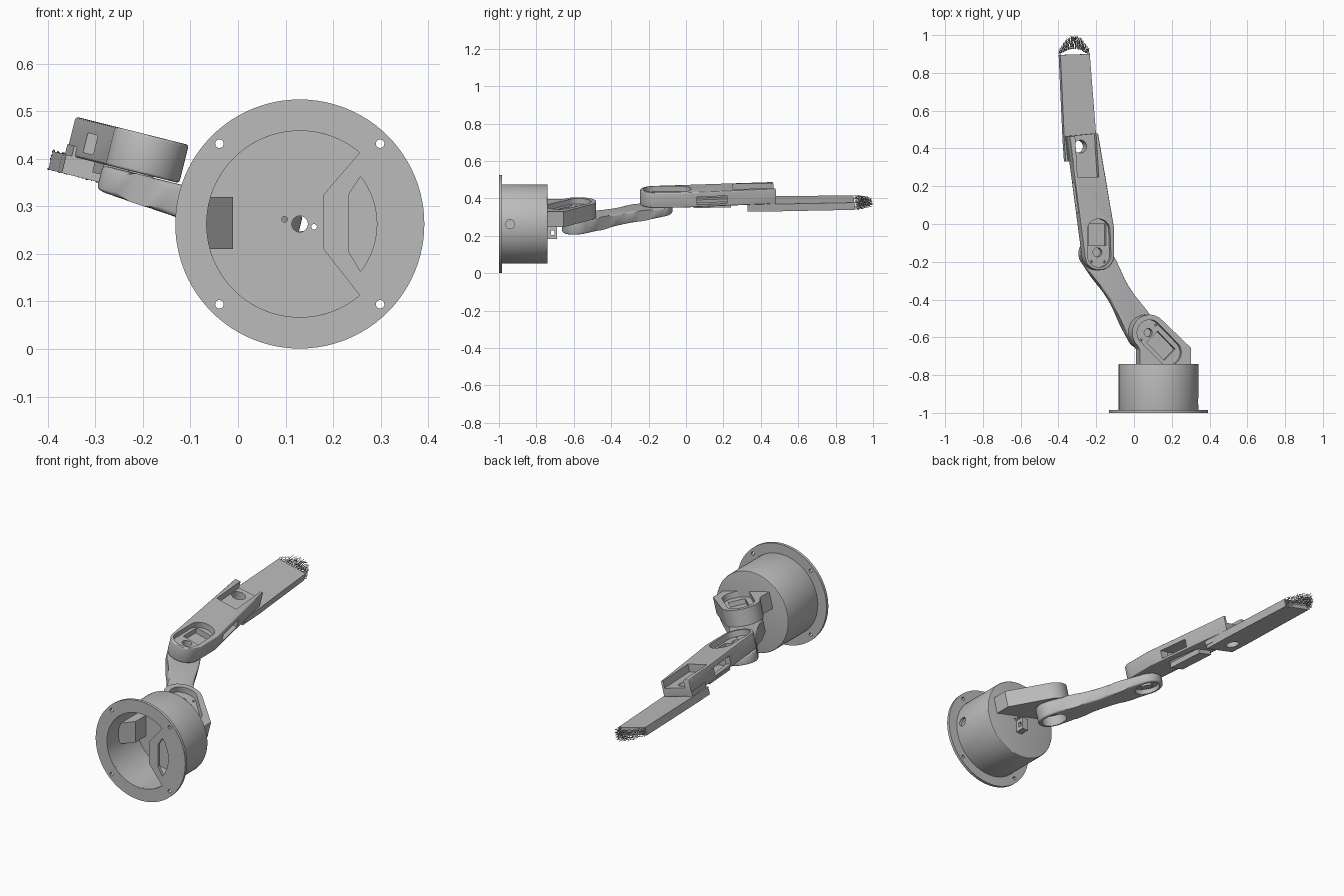
import bpy, bmesh, math, random
from math import sin, cos, pi, radians
from mathutils import Matrix, Vector

cube = bpy.data.objects.get("Cube")
if cube:
    bpy.data.objects.remove(cube, do_unlink=True)

grey = bpy.data.materials.new("plain grey")
grey.use_nodes = True
grey.diffuse_color = (0.5, 0.5, 0.5, 1)
grey.node_tree.nodes["Principled BSDF"].inputs["Base Color"].default_value = grey.diffuse_color

# Arm parts lie in a plane tilted about y; base parts are extruded along y
CENTRE = Matrix.Translation((0.13, 0, 0.263))
ARM = CENTRE @ Matrix.Rotation(radians(14), 4, 'Y')
BASE = CENTRE @ Matrix(((1, 0, 0, 0), (0, 0, 1, 0), (0, 1, 0, 0), (0, 0, 0, 1)))
SIDE = CENTRE @ Matrix(((0, 0, 1, 0), (1, 0, 0, 0), (0, 1, 0, 0), (0, 0, 0, 1)))


def arc(x, y, r, start, end, n=32):
    return [(x + r * cos(radians(start + (end - start) * i / n)),
             y + r * sin(radians(start + (end - start) * i / n))) for i in range(n + 1)]


def circle(x, y, r, n=40):
    return arc(x, y, r, 0, 360, n)[:-1]


def rect(x0, x1, y0, y1):
    return [(x0, y0), (x1, y0), (x1, y1), (x0, y1)]


def stadium(a, b, ra, rb, waist=0.0):
    """Outline round two centres, optionally narrowed between them."""
    a, b = Vector(a), Vector(b)
    d = (b - a).normalized()
    p = Vector((-d.y, d.x))
    ang = math.degrees(math.atan2(d.y, d.x))

    def edge(s, t):
        w = ra + (rb - ra) * t - waist * sin(pi * t) ** 2
        q = a.lerp(b, t) + p * s * w
        return (q.x, q.y)
    steps = [i / 10 for i in range(1, 10)] if waist else []
    return (arc(a.x, a.y, ra, ang + 90, ang + 270) + [edge(-1, t) for t in steps]
            + arc(b.x, b.y, rb, ang - 90, ang + 90) + [edge(1, t) for t in reversed(steps)])


def prism(name, pts, z0, z1, matrix=ARM, bevel=0.0, shape=None):
    bm = bmesh.new()
    face = bm.faces.new([bm.verts.new((x, y, z0)) for x, y in pts])
    out = bmesh.ops.extrude_face_region(bm, geom=[face])["geom"]
    for v in out:
        if isinstance(v, bmesh.types.BMVert):
            v.co.z = z1
    if shape:
        for v in bm.verts:
            v.co = shape(v.co)
    if bevel:
        rims = [e for e in bm.edges if any(len(f.verts) > 4 for f in e.link_faces)]
        bmesh.ops.bevel(bm, geom=rims, offset=bevel, segments=3, profile=0.5, affect='EDGES')
    bm.transform(matrix)
    bmesh.ops.recalc_face_normals(bm, faces=bm.faces)
    mesh = bpy.data.meshes.new(name)
    bm.to_mesh(mesh)
    bm.free()
    mesh.materials.append(grey)
    ob = bpy.data.objects.new(name, mesh)
    bpy.context.scene.collection.objects.link(ob)
    return ob


def cut(ob, pts, z0, z1, matrix=ARM):
    """Subtract a prism from a part and bake the result."""
    tool = prism("cutter", pts, z0, z1, matrix)
    tool.hide_render = True
    mod = ob.modifiers.new("cut", 'BOOLEAN')
    mod.object, mod.operation, mod.solver = tool, 'DIFFERENCE', 'EXACT'
    bpy.context.view_layer.update()
    deps = bpy.context.evaluated_depsgraph_get()
    mesh = bpy.data.meshes.new_from_object(ob.evaluated_get(deps))
    ob.modifiers.clear()
    ob.data = mesh
    bpy.data.objects.remove(tool, do_unlink=True)


# Base flange with bolt holes, main opening and window
flange = prism("base_flange", circle(0, 0, 0.262, 96), -1.0, -0.985, BASE)
cut(flange, arc(0, 0, 0.196, 50, 310, 64) + [(0.05, -0.053), (0.05, 0.062)], -1.1, -0.9, BASE)
cut(flange, arc(0, 0, 0.162, -38, 38) + [(0.103, 0.062), (0.103, -0.058)], -1.1, -0.9, BASE)
for sx in (-1, 1):
    for sz in (-1, 1):
        cut(flange, circle(0.169 * sx, 0.169 * sz, 0.009, 20), -1.1, -0.9, BASE)

# Hollow base drum
drum = prism("base_drum", circle(0, 0, 0.211, 96), -0.99, -0.74, BASE, bevel=0.004)
cut(drum, circle(0, 0, 0.196, 96), -1.1, -0.756, BASE)
for x, z, r in ((0, 0, 0.017), (-0.032, 0.01, 0.006), (0.03, -0.006, 0.006)):
    cut(drum, circle(x, z, r, 24), -0.8, -0.7, BASE)
cut(drum, circle(-0.94, 0, 0.024), 0.15, 0.3, SIDE)

# Wedge-shaped box inside the drum
prism("inner_box", rect(-0.2, -0.14, -0.053, 0.057), -0.91, -0.75, BASE,
      shape=lambda c: Vector((c.x, c.y, -0.84)) if c.x > -0.15 and c.z < -0.8 else c)

# Small lug under the shoulder
lug = prism("base_lug", rect(-0.745, -0.69, -0.08, -0.015), -0.01, 0.025, SIDE)
cut(lug, rect(-0.722, -0.703, -0.06, -0.035), -0.1, 0.1, SIDE)

# Shoulder bracket with diagonal motor pocket
P = (-0.075, -0.575)
shoulder = prism("shoulder_bracket", arc(*P, 0.095, 45, 225)
                 + [(-0.128, -0.665), (-0.128, -0.745), (0.15, -0.745), (0.15, -0.655)], 0.02, 0.105)
cut(shoulder, stadium(P, (0.03, -0.68), 0.068, 0.068), 0.075, 0.2)
slot = [(P[0] + (u + v) * 0.707, P[1] + (v - u) * 0.707)
        for u, v in rect(0.03, 0.165, -0.042, 0.042)]
cut(shoulder, slot, 0.05, 0.2)
cut(shoulder, circle(*P, 0.022), 0.04, 0.2)
for s in (-1, 1):
    cut(shoulder, circle(P[0] + 0.04 * s, P[1] + 0.04 * s, 0.006, 12), 0.06, 0.2)

# Upper link, shallower towards its far end, hollow under both joints
A, B = (-0.08, -0.58), (-0.35, -0.155)
upper = prism("upper_link", stadium(A, B, 0.082, 0.082, 0.02), -0.06, 0.02, bevel=0.01,
              shape=lambda c: Vector((c.x, c.y, c.z + 0.027 * (c.y + 0.58) / 0.425 if c.z < 0 else c.z)))
for joint in (A, B):
    cut(upper, circle(*joint, 0.064, 48), -0.2, -0.012)
    prism("joint_disc", circle(*joint, 0.028), -0.025, 0.03)

# Forearm housing
forearm = prism("forearm_housing", arc(-0.347, -0.165, 0.08, 180, 360)
                + [(-0.268, -0.02), (-0.355, 0.48), (-0.512, 0.465)], 0.022, 0.105, bevel=0.006)
cut(forearm, stadium((-0.35, -0.165), (-0.353, -0.035), 0.064, 0.062), 0.075, 0.2)
cut(forearm, rect(-0.4, -0.305, -0.115, 0.0), 0.045, 0.2)
cut(forearm, circle(-0.352, -0.15, 0.024), 0.04, 0.2)
for x in (-0.385, -0.315):
    cut(forearm, circle(x, -0.2, 0.006, 12), 0.06, 0.2)
# open-ended wrist pocket, underside window and side slots
cut(forearm, [(-0.468, 0.25), (-0.352, 0.25), (-0.375, 0.6), (-0.49, 0.6)], 0.066, 0.2)
cut(forearm, [(-0.425, 0.05), (-0.325, 0.05), (-0.36, 0.23), (-0.455, 0.23)], 0.0, 0.08)
cut(forearm, rect(-0.6, -0.2, 0.06, 0.22), 0.036, 0.078)
cut(forearm, circle(-0.443, 0.41, 0.034), -0.1, 0.2)
prism("forearm_cover", [(-0.43, 0.04), (-0.35, 0.04), (-0.37, 0.24), (-0.45, 0.24)], 0.0, 0.026)

# Flat hand with raised wrist block
hand = prism("hand_plate", [(-0.512, 0.33), (-0.34, 0.33), (-0.347, 0.48), (-0.381, 0.9),
                            (-0.541, 0.895), (-0.52, 0.45)], -0.017, 0.023)
wrist = prism("wrist_block", [(-0.5, 0.33), (-0.335, 0.33), (-0.355, 0.475), (-0.515, 0.465)], 0.0, 0.045)
for part in (hand, wrist):
    cut(part, circle(-0.443, 0.41, 0.034), -0.1, 0.2)

# Bristle tips fanned along the hand's end
random.seed(4)
curve = bpy.data.curves.new("bristles", 'CURVE')
curve.dimensions = '3D'
curve.bevel_depth = 0.0013
curve.bevel_resolution = 0
for i in range(16):
    for j in range(5):
        t = -1 + 2 * i / 15
        bulge = 1 - t * t
        u, n = -0.462 + 0.077 * t, -0.014 + 0.009 * j
        start = 0.898 + 0.03 * bulge
        length = 0.03 + 0.038 * bulge + random.uniform(-0.01, 0.004)
        spline = curve.splines.new('POLY')
        spline.points.add(5)
        for k, pt in enumerate(spline.points):
            wob = Vector((random.uniform(-1, 1), 0, random.uniform(-1, 1))) * 0.004
            pt.co = (*(ARM @ (Vector((u, start + length * k / 5, n)) + wob)), 1)
curve.materials.append(grey)
bristles = bpy.data.objects.new("bristles", curve)
bpy.context.scene.collection.objects.link(bristles)

# Smooth round walls, keep hard edges
bpy.ops.object.select_all(action='DESELECT')
for ob in bpy.context.scene.objects:
    if ob.type == 'MESH':
        ob.data.materials.clear()
        ob.data.materials.append(grey)
        ob.select_set(True)
        bpy.context.view_layer.objects.active = ob
bpy.ops.object.shade_smooth_by_angle(angle=radians(30))
